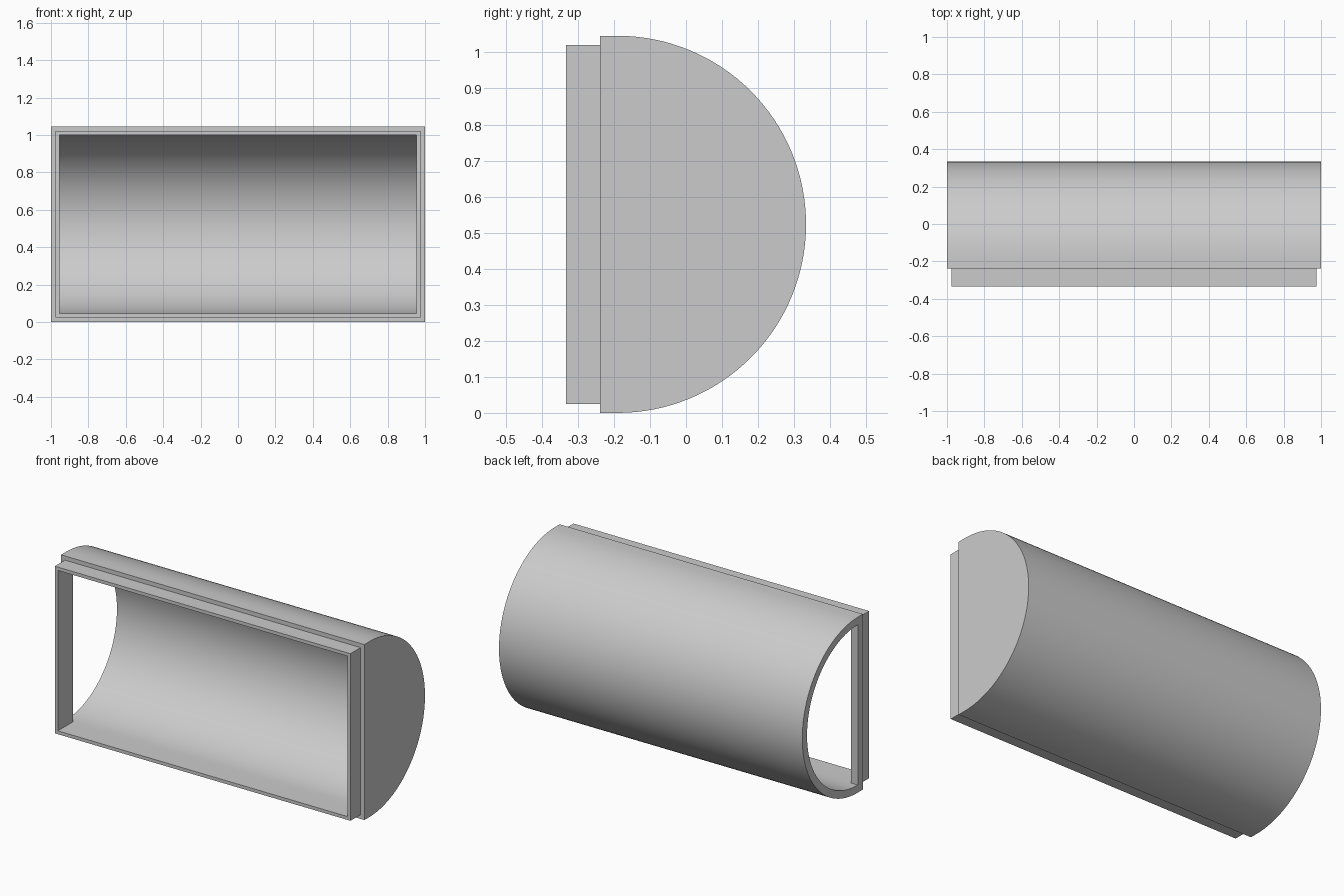
import bpy, bmesh, math

if "Cube" in bpy.data.objects:
    bpy.data.objects.remove(bpy.data.objects["Cube"])

WALL = 0.045      # shell thickness
R = 0.523         # outer radius
AXIS_Y = -0.19    # where the half round meets the flat front
FRONT_Y = -0.238  # front of the housing
LIP_Y = -0.333    # front of the lip
INNER_X = 1 - WALL

grey = bpy.data.materials.new("Plain grey")
grey.use_nodes = True
grey.diffuse_color = (0.6, 0.6, 0.6, 1)
grey.node_tree.nodes["Principled BSDF"].inputs["Base Color"].default_value = (0.6, 0.6, 0.6, 1)


def extrude_x(name, profile, x0, x1):
    """Solid made by sweeping a (y, z) outline from x0 to x1."""
    bm = bmesh.new()
    face = bm.faces.new([bm.verts.new((x0, y, z)) for y, z in profile])
    out = bmesh.ops.extrude_face_region(bm, geom=[face])["geom"]
    moved = [v for v in out if isinstance(v, bmesh.types.BMVert)]
    bmesh.ops.translate(bm, vec=(x1 - x0, 0, 0), verts=moved)
    bmesh.ops.recalc_face_normals(bm, faces=bm.faces)
    mesh = bpy.data.meshes.new(name)
    bm.to_mesh(mesh)
    bm.free()
    mesh.materials.append(grey)
    obj = bpy.data.objects.new(name, mesh)
    bpy.context.collection.objects.link(obj)
    return obj


def half_round(radius, flat_y=None, steps=64):
    """D-shaped outline, with straight sides carried forward to flat_y."""
    pts = []
    for i in range(steps + 1):
        a = math.pi * (i / steps - 0.5)
        pts.append((AXIS_Y + radius * math.cos(a), R + radius * math.sin(a)))
    if flat_y is not None:
        pts += [(flat_y, R + radius), (flat_y, R - radius)]
    return pts


def rectangle(y0, y1, half):
    return [(y0, R - half), (y1, R - half), (y1, R + half), (y0, R + half)]


def cut(obj, cutter):
    cutter.hide_render = True
    mod = obj.modifiers.new("Cut", "BOOLEAN")
    mod.operation = "DIFFERENCE"
    mod.solver = "EXACT"
    mod.object = cutter
    bpy.context.view_layer.objects.active = obj
    bpy.ops.object.modifier_apply(modifier=mod.name)
    bpy.data.objects.remove(cutter)


# Half-round housing: closed at +x, open at -x, with a window in the flat front
housing = extrude_x("housing", half_round(R, FRONT_Y), -1, 1)
cut(housing, extrude_x("hollow_cutter", half_round(R - WALL), -1.1, INNER_X))
cut(housing, extrude_x("window_cutter", rectangle(-0.5, AXIS_Y, R - WALL), -INNER_X, INNER_X))

# Thin rectangular lip standing forward around the window
lip = extrude_x("front_lip", rectangle(LIP_Y, FRONT_Y, R - 0.025), -0.975, 0.975)
cut(lip, extrude_x("lip_cutter", rectangle(-0.5, 0, R - WALL), -INNER_X, INNER_X))

# Smooth curved walls, crisp corners
bpy.ops.object.select_all(action="DESELECT")
for obj in (housing, lip):
    obj.select_set(True)
bpy.context.view_layer.objects.active = housing
bpy.ops.object.shade_smooth_by_angle(angle=math.radians(30))
